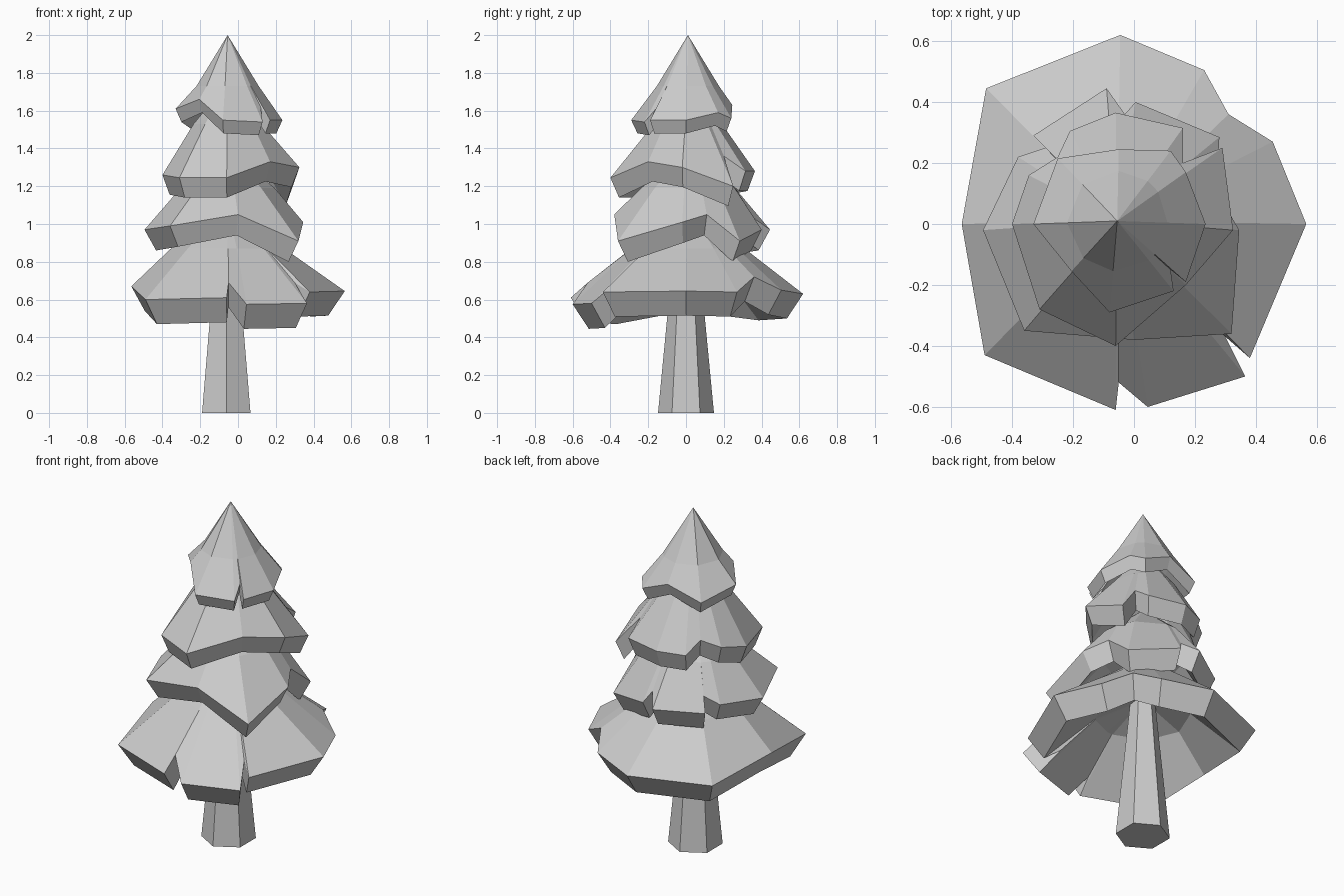
import bpy
import bmesh
from math import hypot
from mathutils import Vector

# Remove only the default cube
default_cube = bpy.data.objects.get("Cube")
if default_cube:
    bpy.data.objects.remove(default_cube, do_unlink=True)

# Single plain colour
grey = bpy.data.materials.new("light_grey")
grey.use_nodes = True
grey.diffuse_color = (0.6, 0.6, 0.6, 1)
shader = grey.node_tree.nodes["Principled BSDF"]
shader.inputs["Base Color"].default_value = grey.diffuse_color
shader.inputs["Roughness"].default_value = 0.9

AXIS = Vector((-0.055, 0.01, 0))


def finish(name, bm):
    """Turn a bmesh into a flat shaded object with outward normals."""
    bmesh.ops.recalc_face_normals(bm, faces=bm.faces)
    mesh = bpy.data.meshes.new(name)
    bm.to_mesh(mesh)
    bm.free()
    mesh.materials.append(grey)
    obj = bpy.data.objects.new(name, mesh)
    bpy.context.collection.objects.link(obj)
    return obj


def bridge(bm, lower, upper):
    """Join two closed rings of vertices with a band of faces."""
    count = len(lower)
    for i in range(count):
        j = (i + 1) % count
        bm.faces.new((lower[i], lower[j], upper[j], upper[i]))


def fan(bm, ring, tip):
    """Close a ring of vertices with triangles meeting at one point."""
    point = bm.verts.new(tip)
    for i, vert in enumerate(ring):
        bm.faces.new((vert, ring[(i + 1) % len(ring)], point))


def round_ring(bm, rim, radius, height):
    """Ring that follows the directions of the rim points at a fixed radius."""
    ring = []
    for x, y, z in rim:
        dx, dy = x - AXIS.x, y - AXIS.y
        scale = radius / hypot(dx, dy)
        ring.append(bm.verts.new((AXIS.x + dx * scale, AXIS.y + dy * scale, height)))
    return ring


def branch_tier(name, rim, neck_radius, neck_height, tip_height, inset, drop):
    """Hollow skirt of branches with a jagged, thick, undercut rim."""
    bm = bmesh.new()
    edge = [bm.verts.new(p) for p in rim]
    under = [bm.verts.new((AXIS.x + (x - AXIS.x) * inset,
                           AXIS.y + (y - AXIS.y) * inset, z - drop))
             for x, y, z in rim]
    neck = round_ring(bm, rim, neck_radius, neck_height)
    inner = round_ring(bm, rim, neck_radius * inset, neck_height - drop)
    bridge(bm, inner, under)
    bridge(bm, under, edge)
    bridge(bm, edge, neck)
    fan(bm, neck, AXIS + Vector((0, 0, tip_height)))
    fan(bm, inner, AXIS + Vector((0, 0, tip_height - drop * 2)))
    return finish(name, bm)


# Tapered six sided trunk
bm = bmesh.new()
bmesh.ops.create_cone(bm, cap_ends=True, segments=6, radius1=0.148,
                      radius2=0.06, depth=0.92)
bmesh.ops.translate(bm, verts=bm.verts, vec=(-0.062, 0, 0.46))
finish("trunk", bm)

# Widest tier, with two splits at the front
branch_tier("bottom_branches", [
    (0.565, 0, 0.645), (0.455, 0.27, 0.64), (0.31, 0.36, 0.72),
    (0.23, 0.505, 0.65), (-0.045, 0.62, 0.63), (-0.485, 0.445, 0.62),
    (-0.565, 0, 0.67), (-0.49, -0.43, 0.6), (-0.06, -0.61, 0.61),
    (-0.05, -0.52, 0.69), (0.045, -0.6, 0.575), (0.365, -0.5, 0.58),
    (0.3, -0.37, 0.69), (0.38, -0.44, 0.64),
], 0.3, 0.87, 1.1, 0.86, 0.13)

# Second tier, split at the back
branch_tier("lower_branches", [
    (0.345, -0.02, 1.01), (0.27, 0.11, 1.05), (0.28, 0.285, 0.91),
    (0.005, 0.4, 0.97), (-0.03, 0.36, 1.03), (-0.09, 0.445, 0.97),
    (-0.33, 0.29, 0.95), (-0.29, 0.25, 1.03), (-0.38, 0.22, 0.99),
    (-0.495, -0.02, 0.97), (-0.36, -0.35, 0.99), (0, -0.38, 1.05),
    (0.32, -0.36, 0.91),
], 0.25, 1.19, 1.4, 0.86, 0.11)

# Third tier
branch_tier("upper_branches", [
    (0.325, -0.02, 1.3), (0.29, 0.25, 1.2), (0.16, 0.2, 1.36),
    (0.16, 0.315, 1.28), (-0.06, 0.365, 1.28), (-0.21, 0.305, 1.27),
    (-0.25, 0.22, 1.34), (-0.345, 0.16, 1.3), (-0.4, 0, 1.26),
    (-0.31, -0.28, 1.245), (-0.06, -0.4, 1.245), (0.17, -0.2, 1.33),
], 0.18, 1.53, 1.75, 0.89, 0.105)

# Pointed crown
branch_tier("top_branches", [
    (0.235, 0, 1.55), (0.17, 0.17, 1.59), (0.12, 0.24, 1.56),
    (-0.05, 0.245, 1.63), (-0.25, 0.215, 1.56), (-0.33, 0, 1.61),
    (-0.205, -0.155, 1.66), (-0.08, -0.29, 1.55), (0.13, -0.22, 1.54),
    (0.12, -0.15, 1.62), (0.17, -0.19, 1.55),
], 0.165, 1.73, 2.0, 0.89, 0.07)
